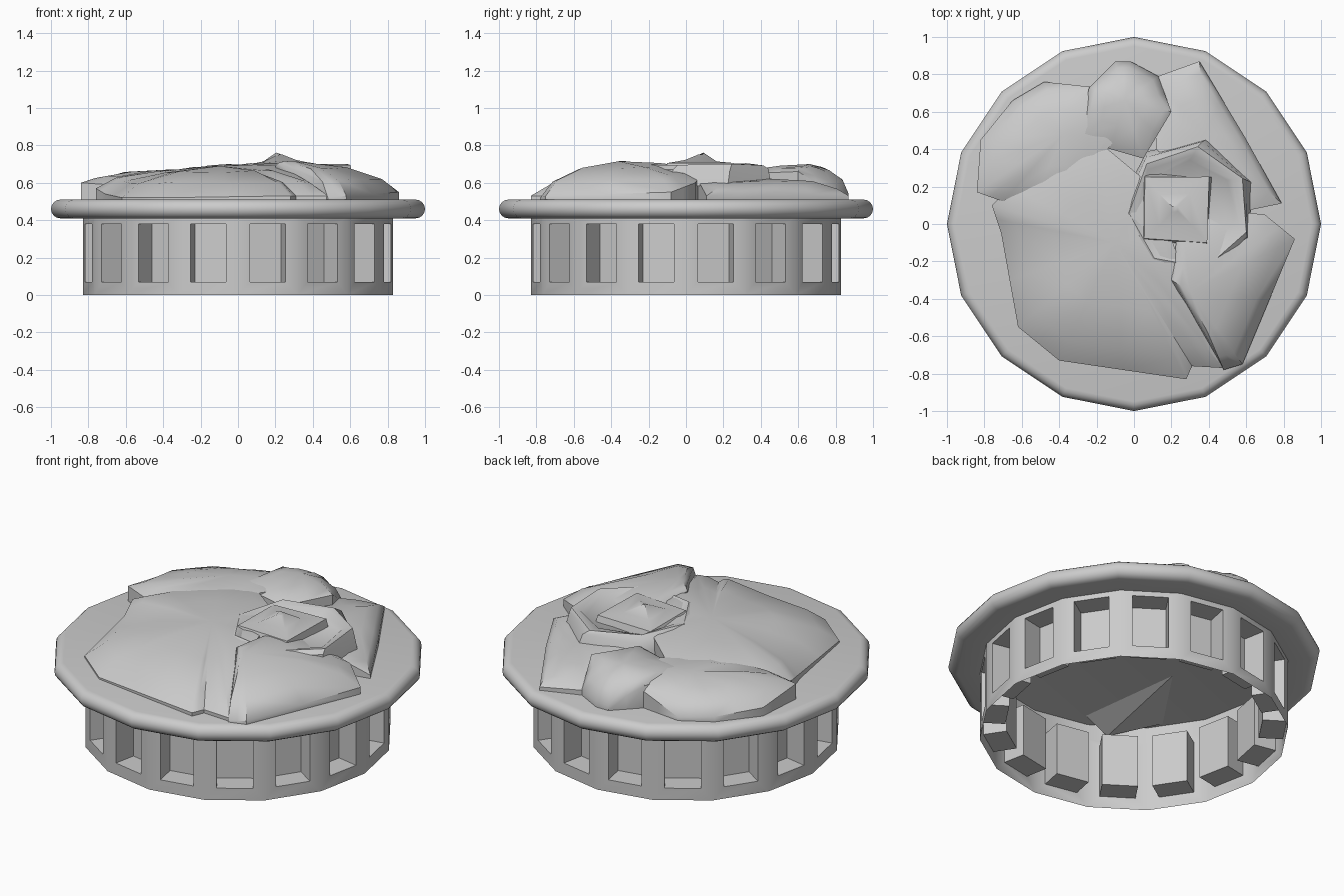
import bpy, bmesh, math, random
from mathutils import Vector

random.seed(4)
SIDES = 16
cube = bpy.data.objects.get("Cube")
if cube:
    bpy.data.objects.remove(cube, do_unlink=True)

grey = bpy.data.materials.new("pale_grey")
grey.use_nodes = True
grey.diffuse_color = (.6, .6, .6, 1)
grey.node_tree.nodes["Principled BSDF"].inputs["Base Color"].default_value = (.6, .6, .6, 1)


def finish(name, bm, angle=30, fix_normals=True):
    """Turn a bmesh into a named, shaded object."""
    if fix_normals:
        bmesh.ops.recalc_face_normals(bm, faces=bm.faces)
    mesh = bpy.data.meshes.new(name)
    bm.to_mesh(mesh)
    bm.free()
    mesh.materials.append(grey)
    obj = bpy.data.objects.new(name, mesh)
    bpy.context.collection.objects.link(obj)
    bpy.ops.object.select_all(action='DESELECT')
    obj.select_set(True)
    bpy.context.view_layer.objects.active = obj
    bpy.ops.object.shade_smooth_by_angle(angle=math.radians(angle))


def bridge(bm, lower, upper):
    """Join two closed loops of vertices with quads."""
    n = len(lower)
    return [bm.faces.new((lower[i], lower[(i + 1) % n], upper[(i + 1) % n], upper[i]))
            for i in range(n)]


def circle(bm, radius, z, sides=SIDES, centre=(0, 0), turn=0, jitter=0):
    ring = []
    for i in range(sides):
        a = math.tau * i / sides + turn
        r = radius * (1 + random.uniform(-jitter, jitter))
        ring.append(bm.verts.new((centre[0] + r * math.cos(a), centre[1] + r * math.sin(a),
                                  z + random.uniform(-jitter, jitter) * .15)))
    return ring


# Hollow base ring with one recessed pocket on every side
bm = bmesh.new()
foot, neck, top = [circle(bm, .83, z) for z in (0, .42, .51)]
walls = bridge(bm, foot, neck)
bridge(bm, neck, top)
bm.normal_update()
bmesh.ops.inset_individual(bm, faces=walls, thickness=.065, use_even_offset=True)
for face in walls:
    middle = face.calc_center_median()
    across = Vector((-middle.y, middle.x, 0)).normalized()
    for v in face.verts:
        side = math.copysign(.097, (v.co - middle).dot(across))
        height = .38 if v.co.z > middle.z else .07
        v.co = Vector((middle.x, middle.y, height)) + across * side
bm.normal_update()
pockets = bmesh.ops.extrude_discrete_faces(bm, faces=walls)["faces"]
for face in pockets:
    bmesh.ops.translate(bm, verts=face.verts, vec=face.normal * -.13)
finish("base_ring", bm, fix_normals=False)

# Disc with a rounded rim, open underneath inside the base ring
bm = bmesh.new()
steps = 8
rings = [circle(bm, .83, .41)]
for i in range(steps + 1):
    a = math.pi * (i / steps - .5)
    rings.append(circle(bm, .95 + .05 * math.cos(a), .46 + .05 * math.sin(a)))
for lower, upper in zip(rings, rings[1:]):
    bridge(bm, lower, upper)
bm.faces.new(rings[-1])
finish("rim_disc", bm, fix_normals=False)


# Crumpled petals: an outline, a steep border, a broad crest and a short skirt
def petal(name, crest, outline):
    bm = bmesh.new()
    crest = Vector(crest)
    edge = [Vector(p) for p in outline]
    dense = []
    for p, q in zip(edge, edge[1:] + edge[:1]):
        dense += [p, p.lerp(q, .5)]
    loops = [[bm.verts.new((p.x, p.y, .51)) for p in dense],
             [bm.verts.new(p) for p in dense]]
    for inward, rise in ((.16, .45), (.5, .8)):
        loop = []
        for p in dense:
            q = p.lerp(crest, inward)
            q.z = p.z + (crest.z - p.z) * rise + random.uniform(-.007, .007)
            loop.append(bm.verts.new(q))
        loops.append(loop)
    for lower, upper in zip(loops, loops[1:]):
        bridge(bm, lower, upper)
    tip = bm.verts.new(crest)
    last = loops[-1]
    for i, v in enumerate(last):
        bm.faces.new((v, last[(i + 1) % len(last)], tip))
    finish(name, bm, 40)


petal("back_right_petal", (.38, .48, .62),
      [(.79, .11, .53), (.59, .47, .55), (.35, .87, .53), (.1, .78, .54),
       (.12, .4, .63), (.5, .05, .64)])
petal("back_petal", (-.05, .66, .7),
      [(.13, .79, .54), (-.02, .87, .54), (-.1, .87, .54), (-.24, .73, .64),
       (-.3, .45, .64), (.05, .35, .65), (.2, .6, .66)])
petal("back_left_petal", (-.38, .48, .67),
      [(-.2, .73, .62), (-.48, .76, .53), (-.65, .66, .54), (-.82, .45, .56),
       (-.84, .17, .6), (-.7, .12, .59), (-.35, .15, .64), (-.1, .45, .66)])
petal("front_left_petal", (-.1, -.1, .69),
      [(-.76, .1, .57), (-.71, -.05, .54), (-.62, -.55, .52), (-.4, -.73, .52),
       (.28, -.83, .53), (.31, -.76, .53), (.48, -.77, .53), (.28, -.3, .69),
       (.1, .2, .68), (-.2, .45, .65), (-.55, .3, .62)])
petal("front_right_petal", (.3, -.36, .715),
      [(.86, -.08, .55), (.58, -.75, .53), (.48, -.78, .52), (.2, -.3, .69),
       (.25, .1, .67), (.7, .05, .6)])


# Whorls around the heart of the flower
def whorl(name, centre, sides, turn, profile):
    bm = bmesh.new()
    loops = [circle(bm, r, z, sides, centre, turn + i * .06, .05)
             for i, (r, z) in enumerate(profile)]
    for lower, upper in zip(loops, loops[1:]):
        bridge(bm, lower, upper)
    bm.faces.new(loops[-1])
    finish(name, bm, 40)


whorl("outer_whorl", (.29, .08), 7, .4,
      [(.38, .58), (.36, .67), (.33, .7), (.29, .69), (.25, .665)])
whorl("bud", (.22, .08), 4, .7, [(.27, .65), (.24, .7), (.12, .715), (.02, .755)])

# Petal fold poking down through the disc
bm = bmesh.new()
ridge, left, tip, right = [bm.verts.new(p) for p in
                           [(-.33, -.07, .51), (-.62, -.5, .51), (-.4, -.7, .44), (-.25, -.7, .51)]]
bm.faces.new((ridge, tip, left))
bm.faces.new((ridge, right, tip))
finish("petal_underfold", bm)
